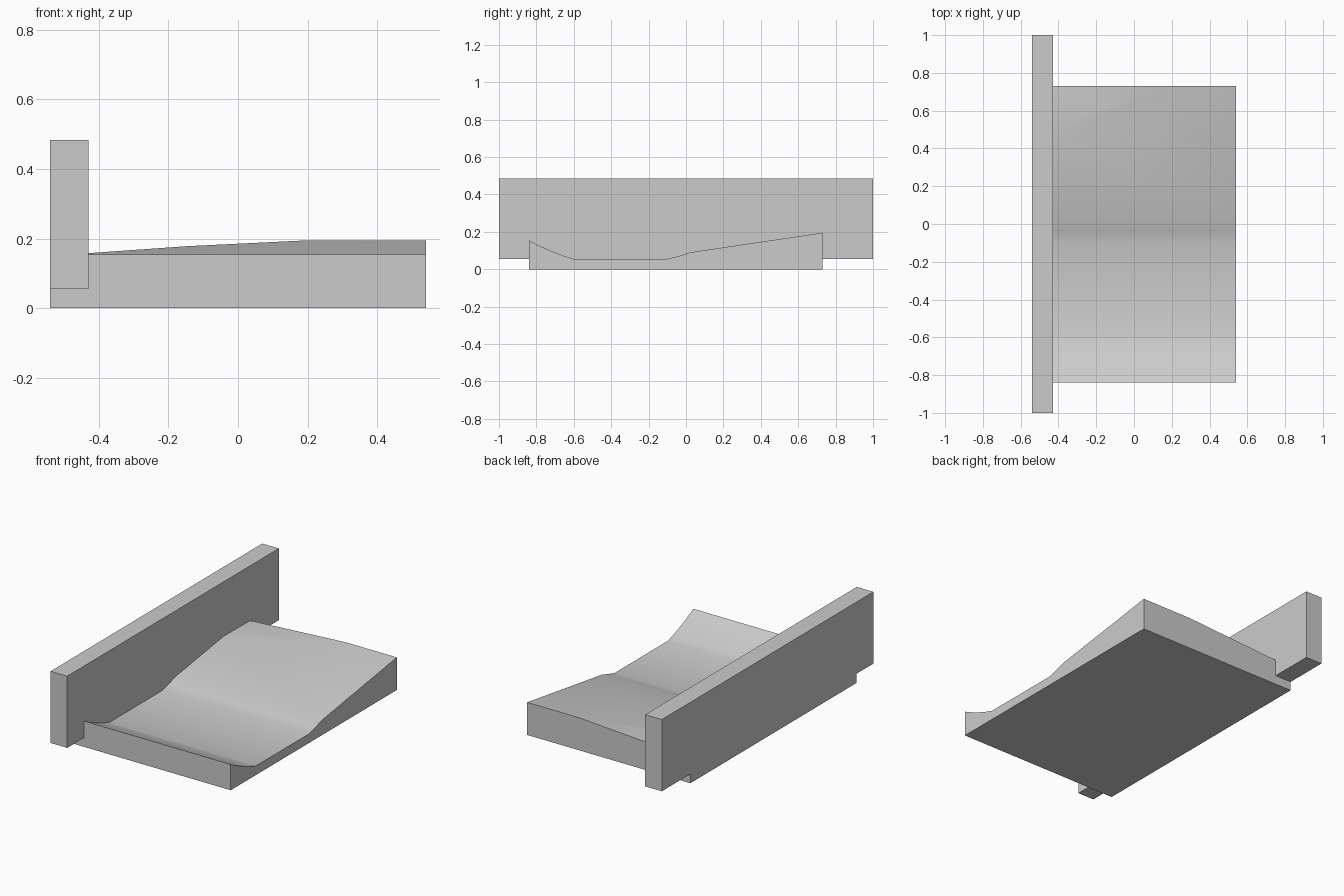
import bpy, bmesh, math
from mathutils import Vector

if "Cube" in bpy.data.objects:
    bpy.data.objects.remove(bpy.data.objects["Cube"], do_unlink=True)

X_OUT, X_WALL, X_SIDE = -0.54, -0.43, 0.54
Y_FRONT, Y_BACK = -0.84, 0.73
LEDGE = 0.055

grey = bpy.data.materials.new("plain_grey")
grey.use_nodes = True
colour = (0.6, 0.6, 0.6, 1)
grey.diffuse_color = colour
grey.node_tree.nodes["Principled BSDF"].inputs["Base Color"].default_value = colour


def finish(name, bm):
    bmesh.ops.recalc_face_normals(bm, faces=bm.faces)
    mesh = bpy.data.meshes.new(name)
    bm.to_mesh(mesh)
    bm.free()
    mesh.materials.append(grey)
    obj = bpy.data.objects.new(name, mesh)
    bpy.context.collection.objects.link(obj)
    return obj


def extrude_profile(bm, points, x0, x1):
    """Extrude a (y, z) outline along x."""
    face = bm.faces.new([bm.verts.new((x0, y, z)) for y, z in points])
    new = bmesh.ops.extrude_face_region(bm, geom=[face])["geom"]
    bmesh.ops.translate(bm, vec=(x1 - x0, 0, 0),
                        verts=[v for v in new if isinstance(v, bmesh.types.BMVert)])


def box_outline(y0, y1, z0, z1):
    return [(y0, z0), (y1, z0), (y1, z1), (y0, z1)]


def ramp(x, y):
    return Vector((x, y, 0.09 + (y - 0.02) * 0.148))


def trim_above(bm, a, b, c):
    """Cut away what lies above the plane through three points."""
    normal = (b - a).cross(c - a).normalized()
    if normal.z < 0:
        normal.negate()
    cut = bmesh.ops.bisect_plane(bm, geom=bm.verts[:] + bm.edges[:] + bm.faces[:],
                                 dist=1e-5, plane_co=a, plane_no=normal, clear_outer=True)
    edges = [e for e in cut["geom_cut"] if isinstance(e, bmesh.types.BMEdge) and e.is_boundary]
    bmesh.ops.holes_fill(bm, edges=edges)


# Sculpted deck: curved front lip, flat hollow, rising back ramp
lip = []
for i in range(9):
    t = 1 - i / 8
    lip.append((-0.6 - 0.24 * t, LEDGE + 0.1 * (0.7 * t + 0.3 * t * t)))
outline = [(Y_BACK, 0), (Y_FRONT, 0)] + lip
outline += [(-0.1, LEDGE), (-0.04, 0.07), (0.02, 0.09), (Y_BACK, ramp(0, Y_BACK).z)]
bm = bmesh.new()
extrude_profile(bm, outline, X_WALL, X_SIDE)

# Lowered back corner beside the wall
corner = Vector((X_WALL, Y_BACK, 0.156))
crest = ramp(-0.15, 0.615)
trim_above(bm, ramp(X_WALL, 0.48), crest, corner)
trim_above(bm, ramp(0.2, Y_BACK), crest, corner)
deck = finish("sculpted_deck", bm)

# Ledge of the base that carries the wall
bm = bmesh.new()
extrude_profile(bm, box_outline(Y_FRONT, Y_BACK, 0, LEDGE), X_OUT, X_WALL)
finish("wall_ledge", bm)

# Long upright wall
bm = bmesh.new()
extrude_profile(bm, box_outline(-1, 1, LEDGE, 0.484), X_OUT, X_WALL)
finish("side_wall", bm)

# Soft shading over the deck's gentle bends
bpy.ops.object.select_all(action="DESELECT")
deck.select_set(True)
bpy.context.view_layer.objects.active = deck
bpy.ops.object.shade_smooth_by_angle(angle=math.radians(30))
